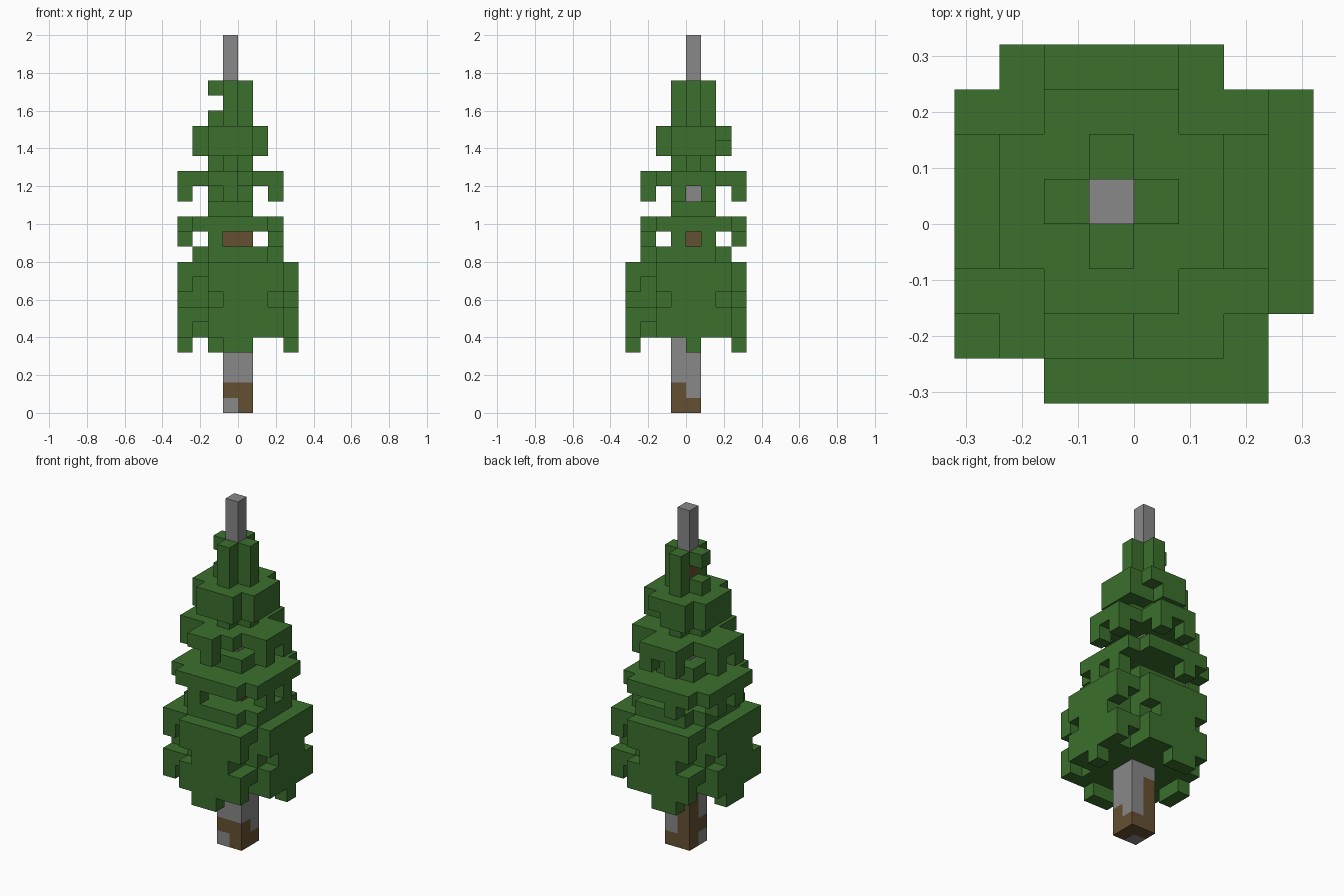
import bpy
import bmesh
from mathutils import Vector

cube = bpy.data.objects.get("Cube")
if cube:
    bpy.data.objects.remove(cube, do_unlink=True)

U = 0.08  # block size


def material(name, rgb):
    m = bpy.data.materials.new(name)
    m.use_nodes = True
    m.diffuse_color = (*rgb, 1)
    m.node_tree.nodes["Principled BSDF"].inputs["Base Color"].default_value = (*rgb, 1)
    return m


green = material("leaf green", (0.044, 0.162, 0.026))
grey = material("bark grey", (0.246, 0.246, 0.246))
brown = material("bark brown", (0.13, 0.08, 0.032))


def block(x0, x1, y0, y1):
    return {(x, y) for x in range(x0, x1 + 1) for y in range(y0, y1 + 1)}


def corners(x0, x1, y0, y1):
    return {(x, y) for x in (x0, x1) for y in (y0, y1)}


def trimmed(x0, x1, y0, y1):
    return block(x0, x1, y0, y1) - corners(x0, x1, y0, y1)


# Leaf layers in plan
cross = trimmed(2, 4, 3, 5)
disc = trimmed(1, 5, 2, 6)
wide_disc = trimmed(0, 6, 1, 7)
wide_plus = (block(2, 4, 1, 7) | block(0, 6, 3, 5)) - {(4, 1)}
core = trimmed(1, 6, 1, 6)
pinwheel = block(1, 6, 1, 6) | block(2, 6, 0, 0) | block(7, 7, 2, 6) \
    | block(1, 5, 7, 7) | block(0, 0, 1, 5)
notched = pinwheel - corners(1, 6, 1, 6)
tips = corners(0, 6, 3, 5) | {(2, 7)}

layers = {
    # Bottom skirt with hanging tips
    4: {(3, 0), (4, 0), (7, 4), (0, 3), (0, 4), (2, 7), (3, 7)},
    5: notched,
    6: pinwheel,
    7: core | block(3, 5, 0, 0) | block(7, 7, 3, 5) | block(2, 4, 7, 7) | block(0, 0, 2, 4),
    8: notched,
    9: pinwheel,
    10: core,
    # Middle tiers
    11: tips | {(2, 1)},
    12: wide_disc,
    13: block(2, 4, 3, 5),
    14: tips | {(4, 7), (3, 1)},
    15: wide_plus,
    16: cross,
    # Crown
    17: disc - {(4, 6)},
    18: disc,
    19: cross,
    20: cross - {(2, 4)},
    21: cross,
}

# Trunk: thick below, thin above
trunk = {(x, y, z) for z in range(12) for x, y in block(3, 4, 3, 4)}
trunk |= {(3, 4, z) for z in range(12, 25)}
leaves = {(x, y, z) for z, plan in layers.items() for x, y in plan} - trunk


def bark(cell):
    x, y, z = cell
    if z in (11, 20):
        return 1
    if z == 0:
        return int((x, y) != (3, 3))
    if z == 1:
        return int((x, y) != (4, 4))
    return int((x, y) == (3, 4) and z < 4 or cell == (4, 3, 5))


def build(name, cells, solid, mats, rule):
    """Make the outer skin of a set of blocks."""
    bm = bmesh.new()
    verts = {}

    def vert(p):
        key = tuple(round(c) for c in p)
        if key not in verts:
            verts[key] = bm.verts.new(((key[0] - 4) * U, (key[1] - 4) * U, key[2] * U))
        return verts[key]

    for cell in sorted(cells):
        middle = Vector(cell) + Vector((0.5, 0.5, 0.5))
        for axis in range(3):
            for side in (-1, 1):
                n = Vector((0, 0, 0))
                n[axis] = side
                if tuple(round(c) for c in Vector(cell) + n) in solid:
                    continue
                a = Vector((0, 0, 0))
                a[(axis + 1) % 3] = 1
                b = n.cross(a)
                ring = [(-1, -1), (1, -1), (1, 1), (-1, 1)]
                f = bm.faces.new([vert(middle + (n + a * s + b * t) / 2) for s, t in ring])
                f.material_index = rule(cell)
    mesh = bpy.data.meshes.new(name)
    bm.to_mesh(mesh)
    bm.free()
    for m in mats:
        mesh.materials.append(m)
    obj = bpy.data.objects.new(name, mesh)
    bpy.context.scene.collection.objects.link(obj)
    return obj


solid = trunk | leaves
build("trunk", trunk, solid, [grey, brown], bark)
build("foliage", leaves, solid, [green], lambda cell: 0)
